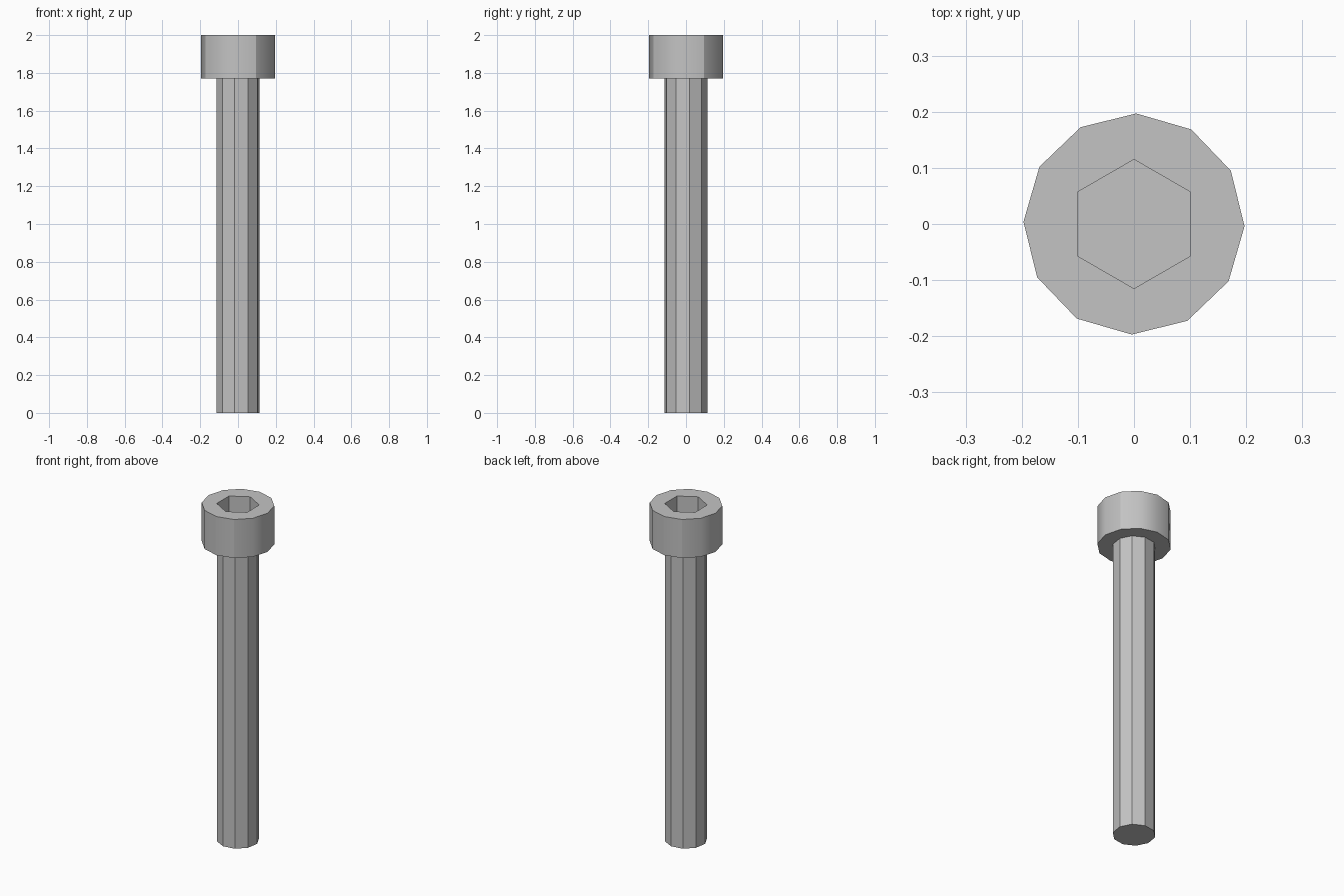
import bpy, bmesh
from math import cos, sin, radians

cube = bpy.data.objects.get("Cube")
if cube:
    bpy.data.objects.remove(cube, do_unlink=True)

steel = bpy.data.materials.new("grey steel")
steel.use_nodes = True
GREY = (0.55, 0.55, 0.55, 1)
steel.diffuse_color = GREY
steel.node_tree.nodes["Principled BSDF"].inputs["Base Color"].default_value = GREY

HEAD_BOTTOM, TOP, SOCKET_DEPTH = 1.77, 2.0, 0.12


def ring(bm, sides, radius, z, turn):
    """Regular polygon of vertices, first corner at the given angle."""
    angles = [radians(turn + 360 * i / sides) for i in range(sides)]
    return [bm.verts.new((radius * cos(a), radius * sin(a), z)) for a in angles]


def wall(bm, lower, upper):
    """Side faces joining two rings of equal count."""
    n = len(lower)
    return [bm.faces.new((lower[i], lower[(i + 1) % n], upper[(i + 1) % n], upper[i]))
            for i in range(n)]


def edges_of(bm, loop):
    return [bm.edges.get((v, loop[i - 1])) for i, v in enumerate(loop)]


def annulus(bm, outer, inner):
    """Flat face band between two closed rings."""
    bmesh.ops.triangle_fill(bm, use_beauty=True,
                            edges=edges_of(bm, outer) + edges_of(bm, inner))


def finish(bm, name):
    bmesh.ops.recalc_face_normals(bm, faces=bm.faces)
    mesh = bpy.data.meshes.new(name)
    bm.to_mesh(mesh)
    bm.free()
    mesh.materials.append(steel)
    obj = bpy.data.objects.new(name, mesh)
    bpy.context.scene.collection.objects.link(obj)
    return obj


# Head: twelve-sided cap with a hexagonal socket
bm = bmesh.new()
low = ring(bm, 12, 0.197, HEAD_BOTTOM, -1.2)
high = ring(bm, 12, 0.197, TOP, -1.2)
rim = ring(bm, 6, 0.115, TOP, 90)
floor = ring(bm, 6, 0.115, TOP - SOCKET_DEPTH, 90)
sides = wall(bm, low, high)
wall(bm, floor, rim)
bm.faces.new(floor)
bm.faces.new(low)
annulus(bm, high, rim)

# Side faces blend in groups of three, with a crease every quarter turn
for f in sides:
    f.smooth = True
for loop in (low, high, rim, floor):
    for e in edges_of(bm, loop):
        e.smooth = False
for i in range(1, 12, 3):
    bm.edges.get((low[i], high[i])).smooth = False
finish(bm, "socket_head")

# Shank: plain ten-sided rod with flat faces
bm = bmesh.new()
foot = ring(bm, 10, 0.115, 0, 9)
neck = ring(bm, 10, 0.115, HEAD_BOTTOM, 9)
wall(bm, foot, neck)
bm.faces.new(foot)
finish(bm, "shank")
